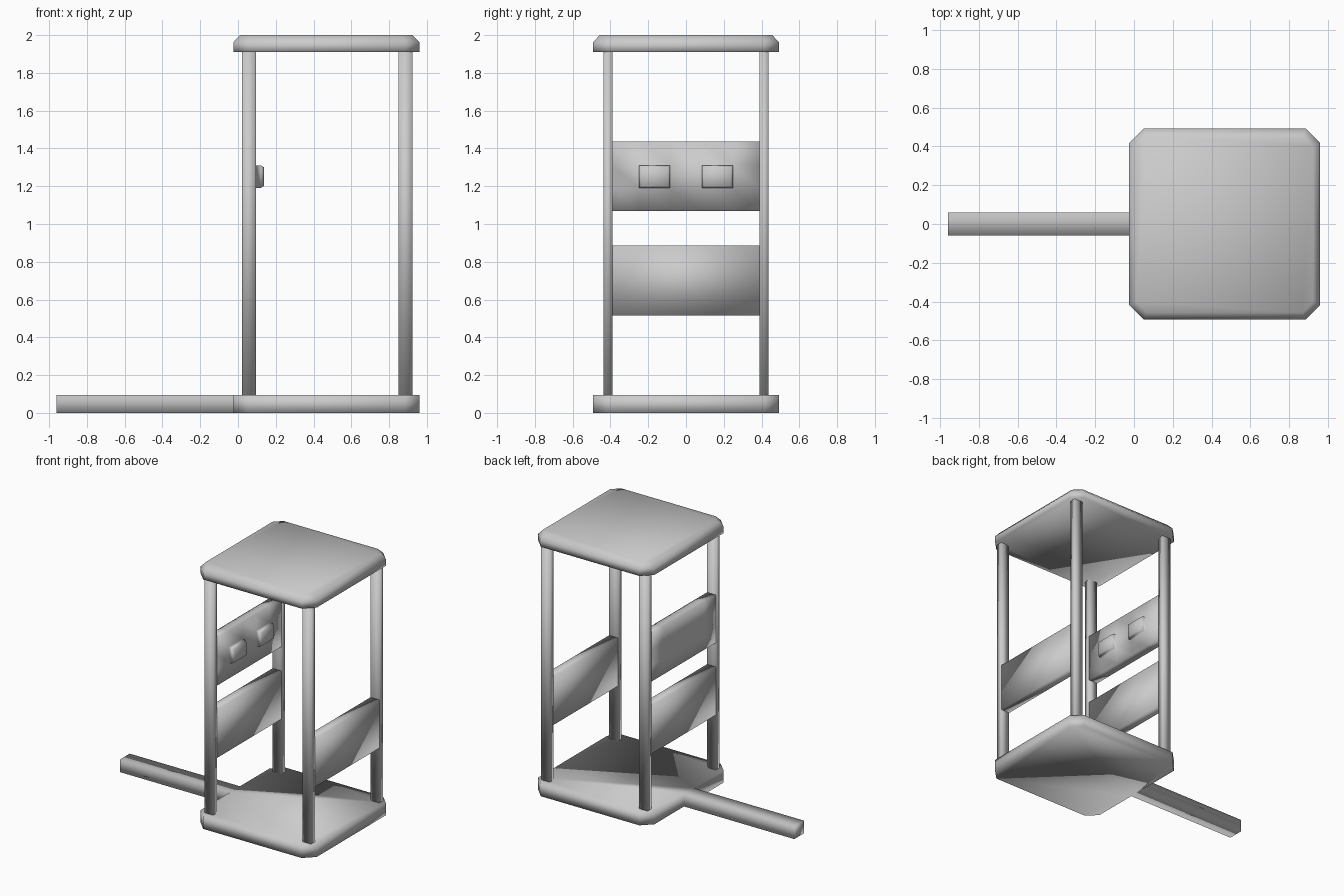
import bpy, bmesh

if "Cube" in bpy.data.objects:
    bpy.data.objects.remove(bpy.data.objects["Cube"])

CX, HALF, CH = 0.4675, 0.4925, 0.075   # slab centre, half width, corner cut
POST_X = (0.0575, 0.8875)


def finish(name, bm):
    bmesh.ops.recalc_face_normals(bm, faces=bm.faces)
    for f in bm.faces:
        f.smooth = True
    me = bpy.data.meshes.new(name)
    bm.to_mesh(me)
    bm.free()
    ob = bpy.data.objects.new(name, me)
    bpy.context.collection.objects.link(ob)
    return ob


def loft(name, rings):
    """Skin a stack of (outline, z) rings and cap both ends."""
    bm = bmesh.new()
    loops = [[bm.verts.new((x, y, z)) for x, y in pts] for pts, z in rings]
    n = len(loops[0])
    for a, b in zip(loops, loops[1:]):
        for i in range(n):
            j = (i + 1) % n
            bm.faces.new((a[i], a[j], b[j], b[i]))
    bm.faces.new(loops[0][::-1])
    bm.faces.new(loops[-1])
    return finish(name, bm)


def octagon(h, c):
    """Square with cut corners, counter-clockwise, ending on the -x side."""
    k = h - c
    pts = [(-k, -h), (k, -h), (h, -k), (h, k), (k, h), (-k, h), (-h, k), (-h, -k)]
    return [(CX + x, y) for x, y in pts]


def box_mesh(x0, x1, y0, y1, z0, z1):
    bm = bmesh.new()
    bmesh.ops.create_cube(bm, size=1)
    for v in bm.verts:
        v.co = (x1 if v.co.x > 0 else x0, y1 if v.co.y > 0 else y0, z1 if v.co.z > 0 else z0)
    return bm


# base with its long handle as one slab
outline = octagon(HALF, CH)
edge = CX - HALF
outline[7:7] = [(edge, 0.06), (-0.96, 0.06), (-0.96, -0.06), (edge, -0.06)]
loft("base_with_handle", [(outline, 0.0), (outline, 0.095)])

# roof slab with bevelled upper edge
loft("roof", [(octagon(HALF, CH), 1.91), (octagon(HALF, CH), 1.962),
              (octagon(HALF - 0.036, CH - 0.02), 2.0)])

# four corner posts
for i, px in enumerate(POST_X):
    for s in (-1, 1):
        y0, y1 = sorted((s * 0.39, s * 0.436))
        finish(f"post_{'left' if i == 0 else 'right'}_{'front' if s < 0 else 'back'}",
               box_mesh(px - 0.0375, px + 0.0375, y0, y1, 0.09, 1.915))

# lower panels on both sides
for label, px in zip(("left", "right"), POST_X):
    finish(f"lower_panel_{label}",
           box_mesh(px - 0.0375, px + 0.0375, -0.39, 0.39, 0.516, 0.885))

# upper panel with two raised blocks on its inner face
px = POST_X[0]
bm = box_mesh(px - 0.0375, px + 0.0375, -0.39, 0.39, 1.07, 1.436)
cuts = [((0, y, 0), (0, 1, 0)) for y in (-0.248, -0.084, 0.084, 0.248)]
cuts += [((0, 0, z), (0, 0, 1)) for z in (1.191, 1.311)]
for co, no in cuts:
    bmesh.ops.bisect_plane(bm, geom=bm.verts[:] + bm.edges[:] + bm.faces[:],
                           plane_co=co, plane_no=no)
bmesh.ops.recalc_face_normals(bm, faces=bm.faces)
blocks = []
for f in bm.faces:
    c = f.calc_center_median()
    if f.normal.x > 0.9 and 0.1 < abs(c.y) < 0.23 and 1.2 < c.z < 1.3:
        blocks.append(f)
bmesh.ops.inset_individual(bm, faces=blocks, thickness=0.0, depth=0.026)
bmesh.ops.inset_individual(bm, faces=blocks, thickness=0.015, depth=0.016)
finish("upper_panel_with_blocks", bm)
